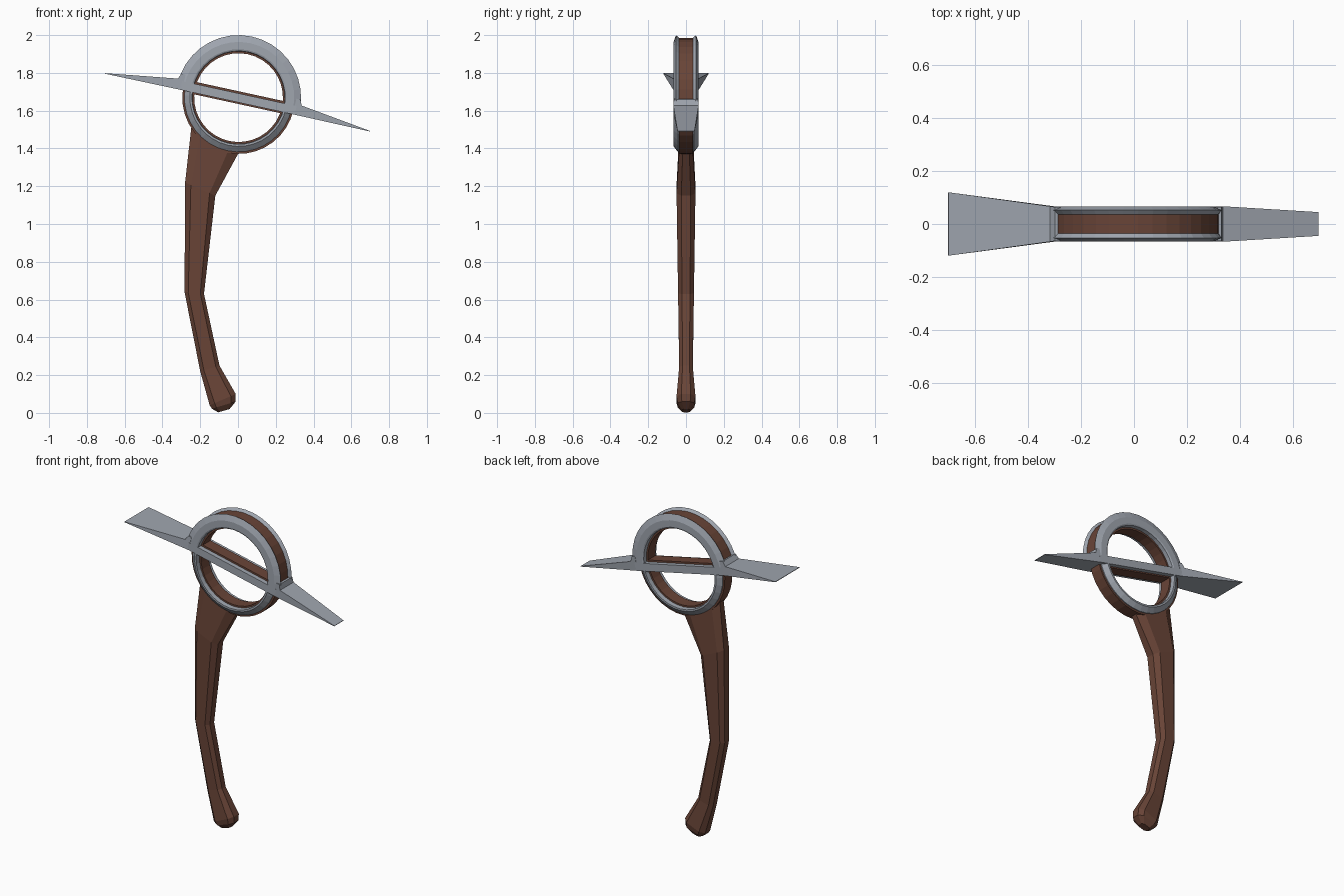
import bpy, bmesh, math
from mathutils import Vector

if "Cube" in bpy.data.objects:
    bpy.data.objects.remove(bpy.data.objects["Cube"])

TILT = math.radians(-12.3)
CX, CZ = 0.003, 1.669          # ring centre


def material(name, rgb):
    m = bpy.data.materials.new(name)
    m.diffuse_color = (*rgb, 1)
    m.use_nodes = True
    m.node_tree.nodes["Principled BSDF"].inputs["Base Color"].default_value = m.diffuse_color
    return m


WOOD = material("brown wood", (0.14, 0.058, 0.038))
STEEL = material("grey steel", (0.35, 0.38, 0.43))


def place(x, y, z):
    """Tilted head coordinates to world."""
    c, s = math.cos(TILT), math.sin(TILT)
    return Vector((CX + x * c - z * s, y, CZ + x * s + z * c))


def loft(name, sections, mat):
    """Skin a row of closed sections and cap both ends."""
    bm = bmesh.new()
    rows = [[bm.verts.new(p) for p in sec] for sec in sections]
    n = len(rows[0])
    for a, b in zip(rows, rows[1:]):
        for i in range(n):
            j = (i + 1) % n
            bm.faces.new((a[i], a[j], b[j], b[i]))
    bm.faces.new(rows[0])
    bm.faces.new(rows[-1])
    bmesh.ops.recalc_face_normals(bm, faces=bm.faces)
    me = bpy.data.meshes.new(name)
    bm.to_mesh(me)
    bm.free()
    me.materials.append(mat)
    ob = bpy.data.objects.new(name, me)
    bpy.context.collection.objects.link(ob)
    return ob


def half_ring(name, profile, start, mat, steps=18):
    """Sweep an (r, y) profile through 180 degrees in the tilted frame."""
    secs = []
    for i in range(steps + 1):
        a = math.radians(start + 180 * i / steps)
        secs.append([place(r * math.cos(a), y, r * math.sin(a)) for r, y in profile])
    return loft(name, secs, mat)


def box(name, x0, x1, y0, y1, z0, z1, mat):
    loft(name, [[place(x, y0, z0), place(x, y1, z0), place(x, y1, z1), place(x, y0, z1)]
                for x in (x0, x1)], mat)


# Wooden core of the ring and its cross bar
W = 0.037
for name, r, start in (("upper_wood_ring", 0.317, 0), ("lower_wood_ring", 0.298, 180)):
    half_ring(name, [(0.235, -W), (0.235, W), (r, W), (r, -W)], start, WOOD)
box("wood_cross_bar", -0.25, 0.25, -W, W, -0.033, 0.033, WOOD)

# Steel plates on both sides of the ring
upper = [(0.245, 0.035), (0.247, 0.062), (0.256, 0.066), (0.295, 0.066), (0.331, 0.053), (0.316, 0.035)]
lower = [(0.245, 0.035), (0.247, 0.066), (0.258, 0.066), (0.287, 0.043), (0.287, 0.035)]
for side, s in (("front", -1), ("back", 1)):
    half_ring(side + "_upper_plate", [(r, s * y) for r, y in upper], 0, STEEL)
    half_ring(side + "_lower_plate", [(r, s * y) for r, y in lower], 180, STEEL)
    box(side + "_bar_plate", -0.31, 0.31, s * 0.034, s * 0.066, -0.025, 0.022, STEEL)

# Steel blades: (distance, height, half width) along the profile
for name, s, tip in (("wide_blade", -1, 0.12), ("narrow_blade", 1, 0.045)):
    prof = [(0.30, -0.025, 0.066), (0.30, 0.06, 0.064), (0.322, 0.06, 0.064),
            (0.336, 0.03, 0.067), (0.717, -0.024, tip), (0.717, -0.027, tip)]
    loft(name, [[place(s * x, k * w, z) for x, z, w in prof] for k in (-1, 1)], STEEL)

# Handle: left edge, right edge, half depth of each section
stations = [
    ((-0.245, 1.53), (0.005, 1.38), 0.035),
    ((-0.28, 1.22), (-0.12, 1.15), 0.05),
    ((-0.283, 0.64), (-0.18, 0.63), 0.042),
    ((-0.20, 0.22), (-0.098, 0.25), 0.036),
    ((-0.150, 0.04), (-0.012, 0.10), 0.05),
    ((-0.138, 0.022), (-0.012, 0.06), 0.044),
    ((-0.105, 0.003), (-0.045, 0.02), 0.022),
]
octagon = [(-1, -.5), (-.62, -1), (.62, -1), (1, -.5), (1, .5), (.62, 1), (-.62, 1), (-1, .5)]
secs = []
for (lx, lz), (rx, rz), d in stations:
    secs.append([Vector((lx + (rx - lx) * (u + 1) / 2, v * d, lz + (rz - lz) * (u + 1) / 2))
                 for u, v in octagon])
loft("handle", secs, WOOD)
